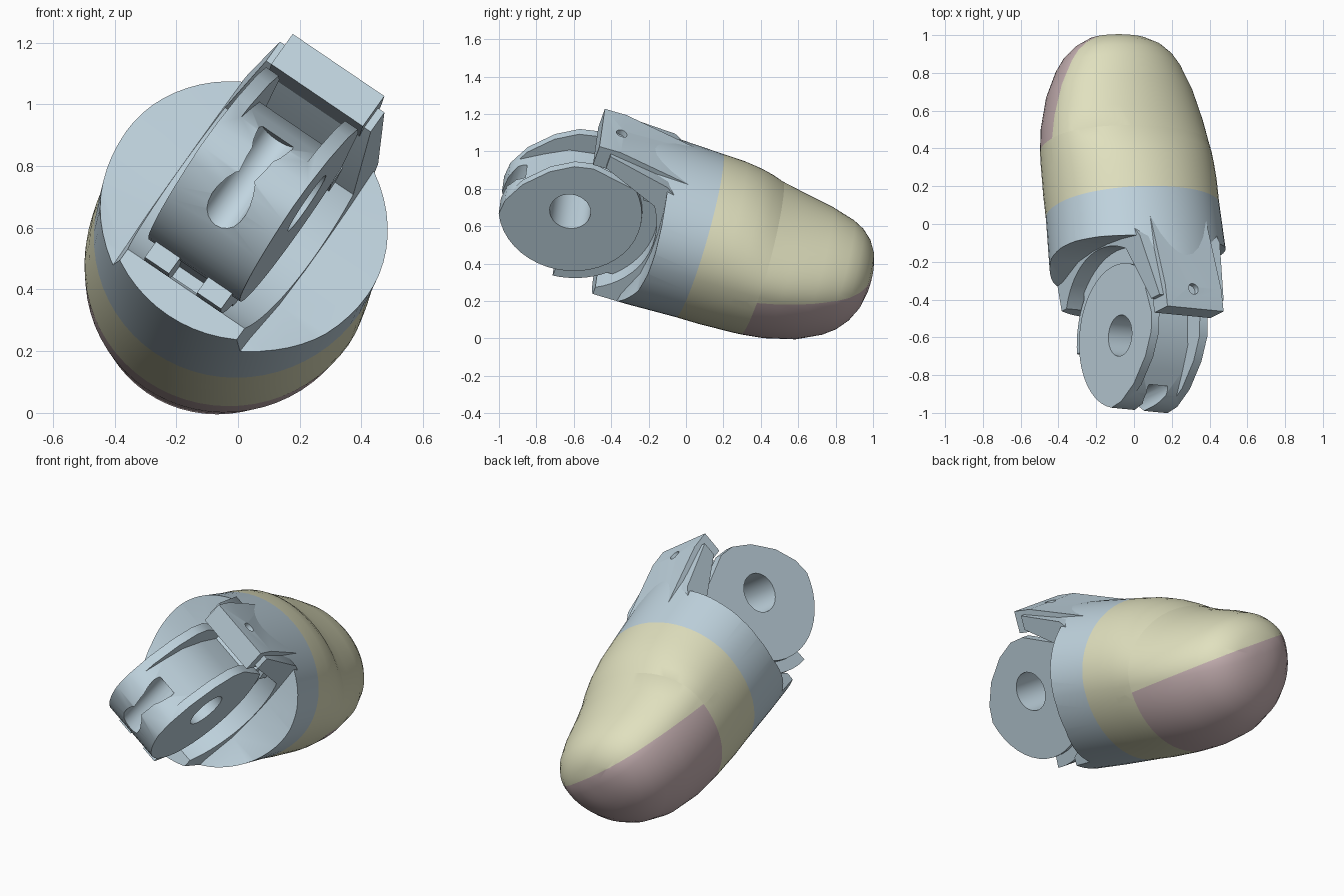
import bpy, bmesh
from math import sin, cos, pi, radians
from mathutils import Matrix, Vector

cube = bpy.data.objects.get("Cube")
if cube:
    bpy.data.objects.remove(cube)

# Finger frame: X across the hinge, Y along the finger, Z towards the nail
along = Vector((-0.095, 0.956, -0.277)).normalized()
across = Vector((0.83, -0.09, -0.56))
across = (across - along * across.dot(along)).normalized()
up = across.cross(along)
FRAME = Matrix.Translation((0.075, -0.605, 0.78)) @ Matrix((across, along, up)).transposed().to_4x4()


def material(name, color):
    m = bpy.data.materials.new(name)
    m.use_nodes = True
    m.diffuse_color = (*color, 1)
    m.node_tree.nodes["Principled BSDF"].inputs["Base Color"].default_value = (*color, 1)
    return m


BLUE = material("pale_blue", (0.53, 0.66, 0.74))
CREAM = material("cream", (0.75, 0.75, 0.52))
PINK = material("dusty_pink", (0.57, 0.44, 0.45))


def make(name, bm, *mats):
    bmesh.ops.recalc_face_normals(bm, faces=bm.faces[:])
    me = bpy.data.meshes.new(name)
    bm.to_mesh(me)
    bm.free()
    for m in mats:
        me.materials.append(m)
    ob = bpy.data.objects.new(name, me)
    bpy.context.collection.objects.link(ob)
    return ob


def prism(name, profile, half, *mats, flare=0):
    """Extrude a (Y, Z) outline across the hinge, widening along the finger by flare."""
    bm = bmesh.new()
    face = bm.faces.new([bm.verts.new((-half, y, z)) for y, z in profile])
    ext = bmesh.ops.extrude_face_region(bm, geom=[face])["geom"]
    bmesh.ops.translate(bm, vec=(2 * half, 0, 0),
                        verts=[v for v in ext if isinstance(v, bmesh.types.BMVert)])
    for v in bm.verts:
        v.co.x *= 1 + flare * v.co.y
    return make(name, bm, *mats)


def arc(radius, start, end, steps):
    angles = [radians(start + (end - start) * i / steps) for i in range(steps + 1)]
    return [(radius * cos(t), radius * sin(t)) for t in angles]


def disc(name, radius, half, steps):
    return prism(name, arc(radius, 0, 360, steps)[:-1], half)


def upright(name, radius, y, z0, z1):
    bm = bmesh.new()
    bmesh.ops.create_cone(bm, cap_ends=True, segments=20, radius1=radius, radius2=radius,
                          depth=z1 - z0, matrix=Matrix.Translation((0, y, (z0 + z1) / 2)))
    return make(name, bm)


def loft(name, stations, *mats, sides=64):
    """Skin rings of (Y, half width, top, bottom)."""
    bm = bmesh.new()
    rings = []
    for y, w, top, bottom in stations:
        ring = []
        for i in range(sides):
            t = 2 * pi * i / sides
            ring.append(bm.verts.new((w * cos(t), y, sin(t) * (top if sin(t) > 0 else -bottom))))
        rings.append(ring)
    for a, b in zip(rings, rings[1:]):
        for i in range(sides):
            j = (i + 1) % sides
            bm.faces.new((a[i], a[j], b[j], b[i]))
    bm.faces.new(rings[0])
    bm.faces.new(rings[-1])
    return make(name, bm, *mats)


def cut(ob, *cutters):
    for c in cutters:
        mod = ob.modifiers.new("cut", "BOOLEAN")
        mod.operation, mod.solver, mod.object = "DIFFERENCE", "EXACT", c
    bpy.context.view_layer.update()
    me = bpy.data.meshes.new_from_object(ob.evaluated_get(bpy.context.evaluated_depsgraph_get()))
    ob.modifiers.clear()
    ob.data = me
    for c in cutters:
        bpy.data.objects.remove(c)


# Knuckle sleeve: hollowed round the hinge and cut back outside a flared core
FLARE = 0.8
sides = prism("side_clearance", [(-0.6, 0.7), (0.42, 0.7), (0.44, 0.4), (0.465, 0.22), (0.475, 0.08),
                                 (0.475, -0.05), (0.46, -0.2), (0.4, -0.37), (0.35, -0.7),
                                 (-0.6, -0.7)], 0.8)
cut(sides, prism("core", [(-0.7, -0.8), (0.7, -0.8), (0.7, 0.8), (-0.7, 0.8)], 0.19, flare=FLARE))
sleeve = loft("knuckle_sleeve", [(0.2, 0.475, 0.425, -0.5), (0.45, 0.475, 0.415, -0.5),
                                 (0.72, 0.467, 0.4, -0.495)], BLUE)
cut(sleeve, disc("clearance", 0.47, 0.8, 64), sides,
    prism("underside_trim", [(0, -0.7), (0.26, -0.7), (0.26, -0.1), (0, -0.1)], 0.8))

# Hinge tongue: round below, flattened above, with a pocket, pin bore and cord groove
tongue = prism("hinge_tongue", arc(0.385, 202, 400, 24) +
               [(0.04, 0.305), (-0.06, 0.285), (-0.175, 0.21), (-0.29, 0.08), (-0.35, -0.05)],
               0.18, BLUE)
cut(tongue, disc("bore", 0.11, 0.5, 28),
    prism("pocket", [(-0.4, -0.03), (-0.32, 0.02), (-0.2, 0.1), (-0.08, 0.17), (0.1, 0.2),
                     (0.5, 0.2), (0.5, 0.6), (-0.4, 0.6)], 0.13),
    upright("cord_groove", 0.065, -0.3, -0.6, 0.05))

# Web joining the tongue to the sleeve, slotted for the cord
web = prism("hinge_web", arc(0.45, -86, -48, 8) +
            [(0.6, -0.3), (0.6, 0.3), (0.3, 0.3), (0.2, 0), (0.05, -0.15)], 0.15, BLUE)
cut(web, prism("cord_slot", [(-0.1, -0.36), (-0.1, -0.6), (0.2, -0.6), (0.2, -0.36)], 0.055))

# Stop block over the hinge with a small pin hole
block = prism("stop_block", [(0.03, 0.33), (0.03, 0.455), (0.15, 0.455), (0.65, 0.36),
                             (0.65, 0.2), (0.35, 0.2), (0.3, 0.33)], 0.18, BLUE)
cut(block, upright("pin_hole", 0.03, 0.14, 0.36, 0.6))

# Flared shoulder blending the block into the sleeve
shoulder = prism("upper_shoulder", [(0.1, 0.35), (0.1, 0.43), (0.44, 0.375), (0.55, 0.3),
                                    (0.55, 0.2), (0.44, 0.22)], 0.19, BLUE, flare=FLARE)

# Fingertip with a dip at the nail
tip = loft("fingertip", [
    (0.72, 0.467, 0.4, -0.495), (0.85, 0.47, 0.39, -0.495), (0.95, 0.47, 0.37, -0.49),
    (1.02, 0.47, 0.345, -0.487), (1.08, 0.467, 0.315, -0.483), (1.2, 0.452, 0.285, -0.47),
    (1.37, 0.405, 0.263, -0.43), (1.5, 0.345, 0.24, -0.365), (1.56, 0.305, 0.215, -0.315),
    (1.61, 0.25, 0.175, -0.25), (1.645, 0.185, 0.12, -0.17), (1.663, 0.1, 0.06, -0.09),
    (1.668, 0.04, 0.02, -0.03)], CREAM, PINK)

# Grip pad: the underside of the fingertip, split off by two planes
PAD_Y, PAD_Z, SLOPE = 1.08, -0.04, 0.18
bm = bmesh.new()
bm.from_mesh(tip.data)
for point, normal in (((0, PAD_Y, 0), (0, 1, 0)), ((0, PAD_Y, PAD_Z), (0, -SLOPE, 1))):
    faces = [f for f in bm.faces if f.calc_center_median().y > 0.9]
    geom = set(faces) | {e for f in faces for e in f.edges} | {v for f in faces for v in f.verts}
    bmesh.ops.bisect_plane(bm, geom=list(geom), plane_co=point, plane_no=normal)
for f in bm.faces:
    c = f.calc_center_median()
    f.material_index = int(c.y > PAD_Y and c.z < PAD_Z + SLOPE * (c.y - PAD_Y))
bm.to_mesh(tip.data)
bm.free()

# Place every part and smooth the curved ones
for ob in (sleeve, tongue, web, block, shoulder, tip):
    ob.data.transform(FRAME)
    bpy.ops.object.select_all(action="DESELECT")
    ob.select_set(True)
    bpy.context.view_layer.objects.active = ob
    bpy.ops.object.shade_smooth_by_angle(angle=radians(32))
